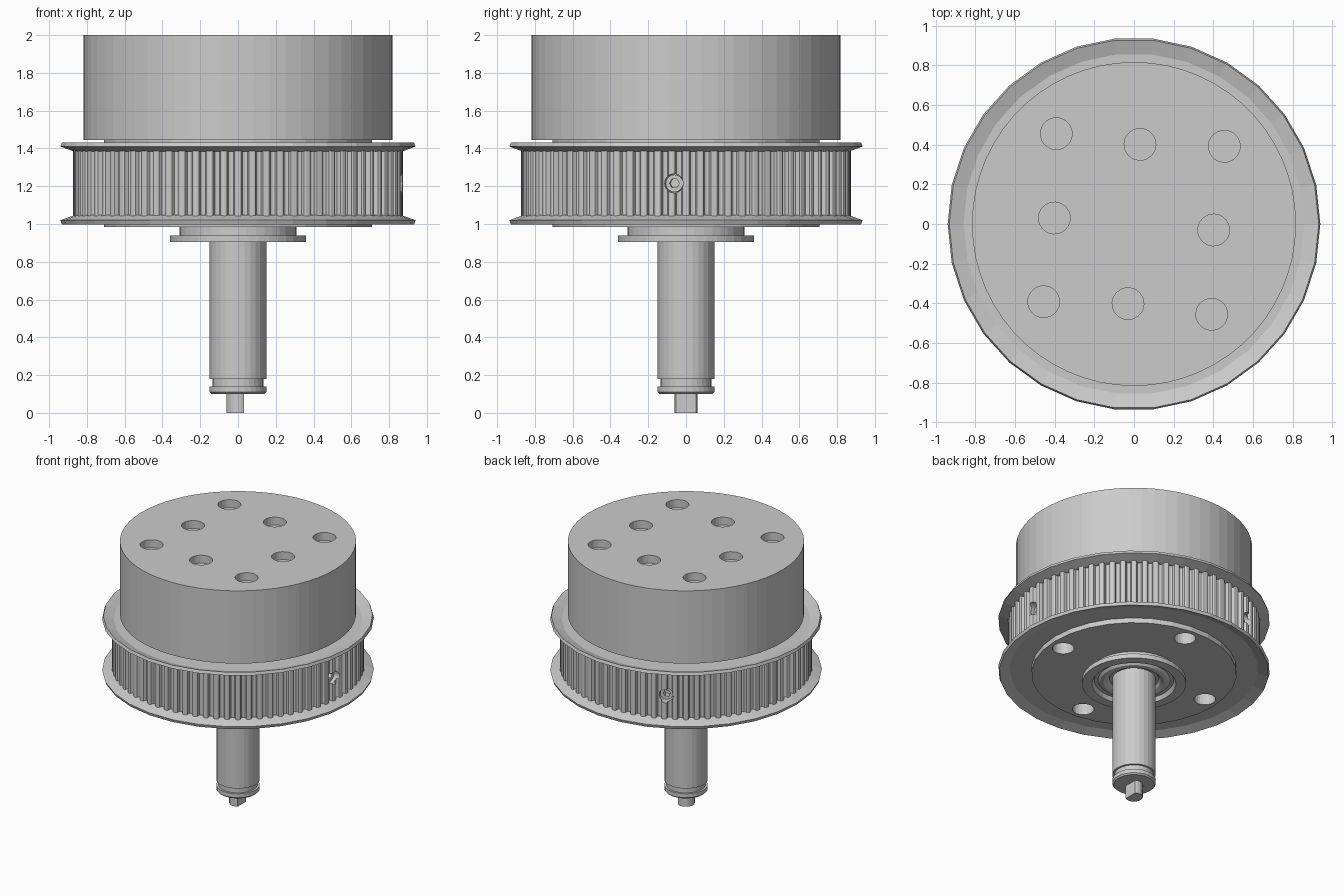
import bpy, bmesh
from math import sin, cos, pi, radians
from mathutils import Matrix

if "Cube" in bpy.data.objects:
    bpy.data.objects.remove(bpy.data.objects["Cube"])

TILT = radians(-4.3)   # the hole patterns are turned slightly clockwise


def add_object(name, bm):
    bmesh.ops.recalc_face_normals(bm, faces=bm.faces)
    mesh = bpy.data.meshes.new(name)
    bm.to_mesh(mesh)
    bm.free()
    obj = bpy.data.objects.new(name, mesh)
    bpy.context.collection.objects.link(obj)
    return obj


def lathe(name, profile, n):
    """Turn an (r, z) profile about z; r = 0 ends become poles."""
    bm = bmesh.new()
    rings = []
    for r, z in profile:
        if r == 0:
            rings.append([bm.verts.new((0, 0, z))] * n)
        else:
            rings.append([bm.verts.new((r * cos(2 * pi * i / n), r * sin(2 * pi * i / n), z))
                          for i in range(n)])
    for a, b in zip(rings, rings[1:]):
        for i in range(n):
            j = (i + 1) % n
            loop = list(dict.fromkeys((a[i], a[j], b[j], b[i])))
            bm.faces.new(loop)
    return add_object(name, bm)


def prism(name, outline, z0, z1):
    bm = bmesh.new()
    low = [bm.verts.new((x, y, z0)) for x, y in outline]
    top = [bm.verts.new((x, y, z1)) for x, y in outline]
    bm.faces.new(low)
    bm.faces.new(top)
    for i in range(len(low)):
        j = (i + 1) % len(low)
        bm.faces.new((low[i], low[j], top[j], top[i]))
    return add_object(name, bm)


def cylinders(name, placements, r, depth, n=24):
    """Several cylinders in one object, one per matrix."""
    bm = bmesh.new()
    for m in placements:
        bmesh.ops.create_cone(bm, cap_ends=True, segments=n, radius1=r, radius2=r,
                              depth=depth, matrix=m)
    return add_object(name, bm)


def cut(obj, cutter):
    mod = obj.modifiers.new("holes", 'BOOLEAN')
    mod.operation = 'DIFFERENCE'
    mod.solver = 'EXACT'
    mod.object = cutter
    cutter.hide_render = True
    cutter.hide_set(True)


def at(x, y, z):
    return Matrix.Translation((x, y, z))


def radial(angle, dist, z):
    return Matrix.Rotation(angle, 4, 'Z') @ at(dist, 0, z) @ Matrix.Rotation(pi / 2, 4, 'Y')


# motor drum with eight shallow holes on a turned square grid
drum = lathe("motor_drum", [(0, 1.445), (0.817, 1.445), (0.817, 2.0), (0, 2.0)], 60)
turn = Matrix.Rotation(TILT, 4, 'Z')
grid = [turn @ at(0.425 * i if i and j else 0.403 * i, 0.425 * j if i and j else 0.403 * j, 2.0)
        for i in (-1, 0, 1) for j in (-1, 0, 1) if i or j]
cut(drum, cylinders("drum_hole_cutter", grid, 0.08, 0.12))

# toothed belt wheel with rounded grooves
TEETH = 72
step = 2 * pi / TEETH
tooth = [(-0.5, 0.842), (-0.33, 0.846), (-0.24, 0.868), (-0.14, 0.873), (0.14, 0.873),
         (0.24, 0.868), (0.33, 0.846)]
outline = [(r * cos((t + f) * step), r * sin((t + f) * step))
           for t in range(TEETH) for f, r in tooth]
wheel = prism("toothed_wheel", outline, 1.03, 1.395)

# flared flanges, the lower one mirrored about the wheel's middle
half = [(0, 1.39), (0.865, 1.383), (0.94, 1.41), (0.932, 1.432),
        (0.86, 1.407), (0.71, 1.407), (0.71, 1.445), (0, 1.445)]
upper = lathe("upper_flange", half, 30)
lower = lathe("lower_flange", [(r, 2.43 - z) for r, z in half], 30)

# four mounting holes through wheel and flanges
bolts = cylinders("mount_hole_cutter",
                  [at(0.603 * cos(TILT + k * pi / 2), 0.603 * sin(TILT + k * pi / 2), 1.2)
                   for k in range(4)], 0.075, 0.6)
for part in (wheel, upper, lower):
    cut(part, bolts)

# two set screws 120 degrees apart, sunk in radial holes
screw_angles = (TILT, TILT + radians(120))
cut(wheel, cylinders("set_screw_hole_cutter",
                     [radial(a, 0.84, 1.215) for a in screw_angles], 0.05, 0.3))
screws = cylinders("set_screws", [radial(a, 0.755, 1.215) for a in screw_angles], 0.046, 0.13)
cut(screws, cylinders("hex_socket_cutter",
                      [radial(a, 0.82, 1.215) for a in screw_angles], 0.026, 0.1, 6))

# stepped bearing hub with a recessed, rounded seal ring
lathe("bearing_hub", [(0, 0.986), (0.31, 0.986), (0.31, 0.94), (0.36, 0.94), (0.36, 0.905),
                      (0.29, 0.905), (0.275, 0.935), (0.25, 0.935), (0.235, 0.92),
                      (0.21, 0.915), (0.185, 0.925), (0.17, 0.945), (0, 0.945)], 40)

# shaft with clip groove and chamfered end
lathe("shaft", [(0, 0.95), (0.15, 0.95), (0.15, 0.18), (0.135, 0.18), (0.135, 0.14),
                (0.15, 0.14), (0.15, 0.11), (0.14, 0.1), (0, 0.1)], 28)

# D-shaped drive tip, flat towards +x
flat = radians(58)
tip = [(0.061 * cos(flat + (2 * pi - 2 * flat) * i / 14),
        0.061 * sin(flat + (2 * pi - 2 * flat) * i / 14)) for i in range(15)]
prism("drive_tip", tip, 0.0, 0.11)
